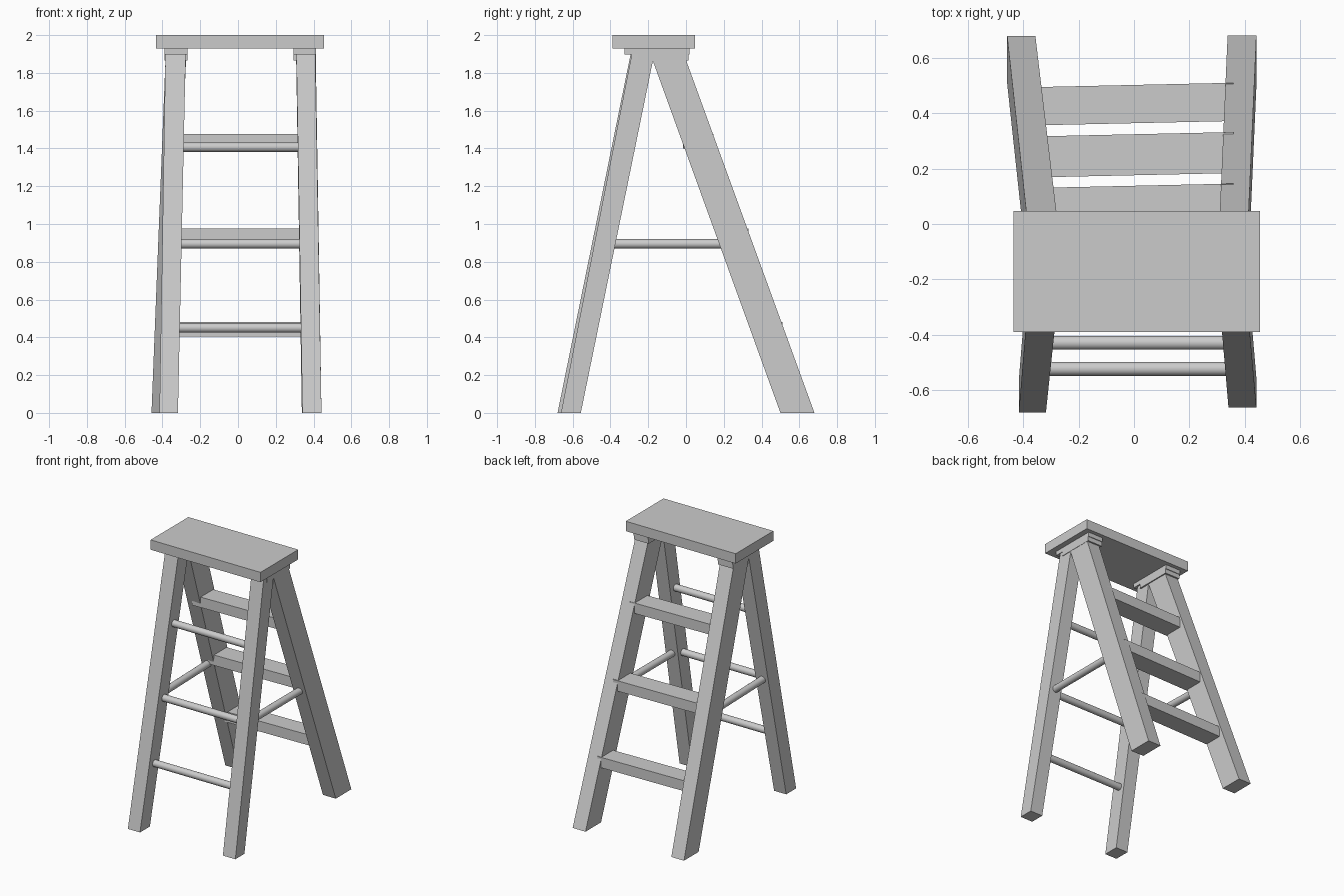
import bpy, bmesh, math
from mathutils import Vector

if "Cube" in bpy.data.objects:
    bpy.data.objects.remove(bpy.data.objects["Cube"])


def loft(name, low, high, z0, z1):
    """Four-sided solid between two rectangles (x0, x1, y0, y1)."""
    bm = bmesh.new()
    rings = []
    for (x0, x1, y0, y1), z in ((low, z0), (high, z1)):
        rings.append([bm.verts.new((x, y, z)) for x, y in
                      ((x0, y0), (x1, y0), (x1, y1), (x0, y1))])
    a, b = rings
    bm.faces.new(a[::-1])
    bm.faces.new(b)
    for i in range(4):
        j = (i + 1) % 4
        bm.faces.new((a[i], a[j], b[j], b[i]))
    mesh = bpy.data.meshes.new(name)
    bm.to_mesh(mesh)
    bm.free()
    ob = bpy.data.objects.new(name, mesh)
    bpy.context.collection.objects.link(ob)
    return ob


def block(name, rect, z0, z1):
    return loft(name, rect, rect, z0, z1)


def rod(name, p, q, radius=0.025):
    p, q = Vector(p), Vector(q)
    d = q - p
    bpy.ops.mesh.primitive_cylinder_add(vertices=24, radius=radius, depth=d.length,
                                        location=(p + q) / 2,
                                        rotation=d.to_track_quat('Z', 'Y').to_euler())
    ob = bpy.context.object
    ob.name = name
    bpy.ops.object.shade_smooth_by_angle(angle=math.radians(40))


# top board
block("top_board", (-0.435, 0.455, -0.39, 0.047), 1.928, 2.0)

# stepped bracket blocks under the board
for side, x0, x1 in (("left", -0.388, -0.267), ("right", 0.294, 0.414)):
    block(f"{side}_bracket_upper", (x0, x1, -0.325, 0.018), 1.897, 1.93)
    block(f"{side}_bracket_lower", (x0, x1, -0.256, 0.013), 1.865, 1.90)

# front legs
loft("left_front_leg", (-0.416, -0.318, -0.68, -0.565),
     (-0.384, -0.277, -0.293, -0.172), 0, 1.9)
loft("right_front_leg", (0.341, 0.442, -0.662, -0.557),
     (0.309, 0.409, -0.287, -0.168), 0, 1.9)

# back legs
loft("left_back_leg", (-0.458, -0.356, 0.508, 0.678),
     (-0.384, -0.275, -0.177, 0.0), 0, 1.868)
loft("right_back_leg", (0.338, 0.442, 0.5, 0.68),
     (0.308, 0.412, -0.177, 0.0), 0, 1.868)

# treads, slightly skewed because the back legs differ in depth
for i, (y, z, depth) in enumerate(((0.356, 0.405, 0.138), (0.168, 0.9, 0.148),
                                   (-0.017, 1.4, 0.147))):
    tread = block(f"tread_{i + 1}", (-0.36, 0.36, y, y + depth), z, z + 0.076)
    for v in tread.data.vertices:
        v.co.y += 0.008 + 0.022 * v.co.x

# front rungs
for i, (y, z) in enumerate(((-0.523, 0.45), (-0.429, 0.895), (-0.332, 1.407))):
    rod(f"front_rung_{i + 1}", (-0.34, y, z), (0.36, y, z))

# side stretchers
for side, xf, xb in (("left", -0.352, -0.37), ("right", 0.375, 0.375)):
    rod(f"{side}_stretcher", (xf, -0.43, 0.895), (xb, 0.24, 0.895))
